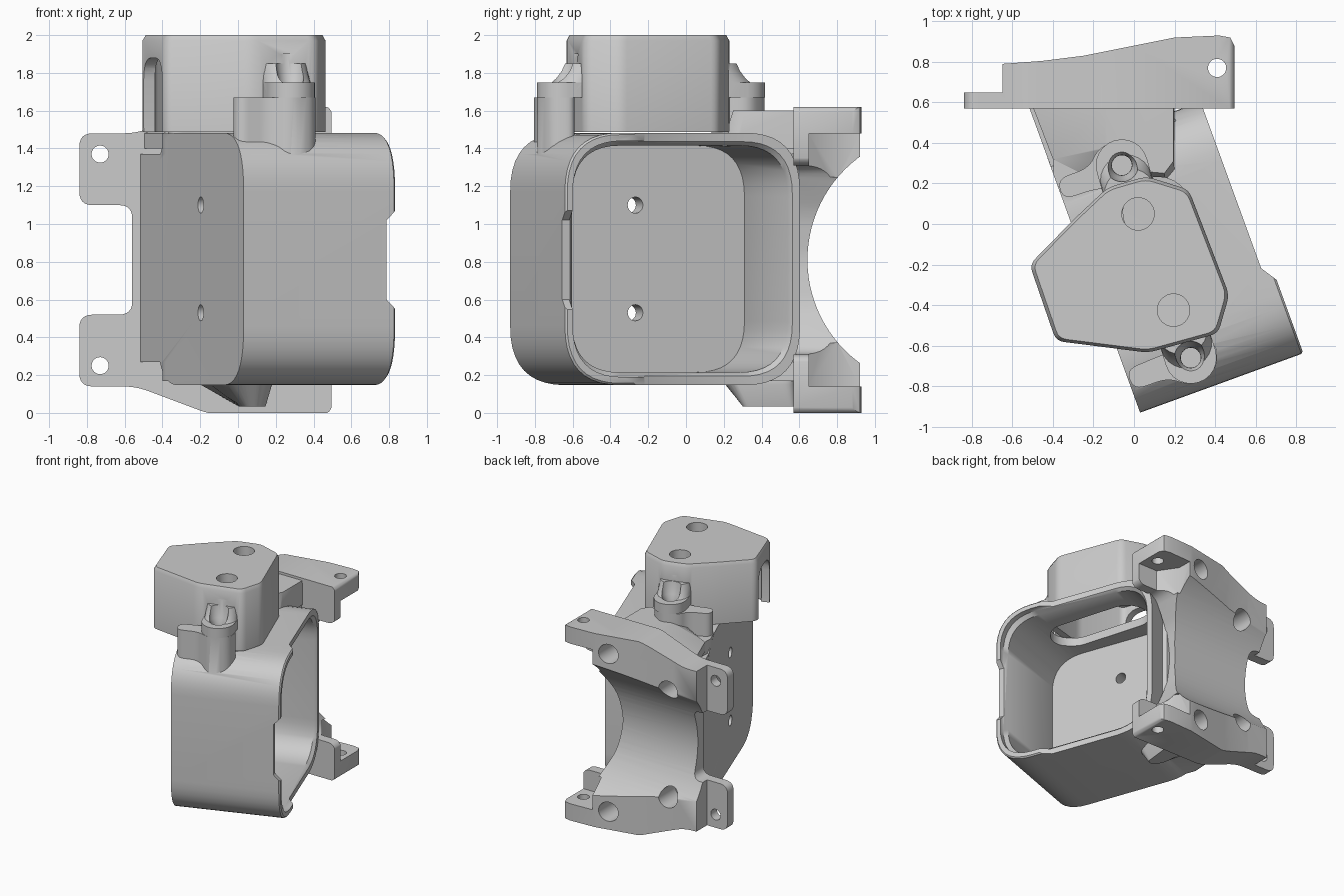
import bpy, bmesh, math
from mathutils import Matrix, Vector

cube = bpy.data.objects.get("Cube")
if cube:
    bpy.data.objects.remove(cube, do_unlink=True)

# Frames: each maps (a, b, extrusion) to world space
TURN = math.radians(20)
U = Vector((math.cos(TURN), math.sin(TURN), 0))
V = Vector((-math.sin(TURN), math.cos(TURN), 0))
X, Y, Z = Vector((1, 0, 0)), Vector((0, 1, 0)), Vector((0, 0, 1))


def frame(a, b, c):
    return Matrix((a, b, c)).transposed()


UP = frame(X, Y, Z)
DUCT = frame(V, Z, U)       # section in v and z, extruded along the duct
DUCT_UP = frame(U, V, Z)
FACE = frame(X, Z, -Y)
SIDE = frame(Y, Z, X)
MID = 0.81                  # height of the mirror plane


def rounded(pts, r, n=6):
    out, count = [], len(pts)
    for i, p in enumerate(pts):
        p = Vector(p)
        a, b = Vector(pts[i - 1]) - p, Vector(pts[(i + 1) % count]) - p
        a = p + a.normalized() * min(r, a.length * 0.49)
        b = p + b.normalized() * min(r, b.length * 0.49)
        for k in range(n + 1):
            t = k / n
            out.append(a * (1 - t) ** 2 + p * 2 * t * (1 - t) + b * t * t)
    return out


def rect(a0, a1, b0, b1, r=0.0):
    pts = [(a0, b0), (a1, b0), (a1, b1), (a0, b1)]
    return rounded(pts, r, 10) if r else pts


def disc(c, r, n=32):
    return [(c[0] + r * math.cos(math.tau * i / n),
             c[1] + r * math.sin(math.tau * i / n)) for i in range(n)]


def capsule(p, q, r, n=12):
    p, q = Vector(p), Vector(q)
    base = math.atan2(p.y - q.y, p.x - q.x) - math.pi / 2
    pts = []
    for c, start in ((p, base), (q, base + math.pi)):
        for i in range(n + 1):
            t = start + math.pi * i / n
            pts.append(c + Vector((math.cos(t), math.sin(t))) * r)
    return pts


def loft(name, rings, space=UP):
    """Closed solid through (outline, height) rings."""
    bm = bmesh.new()
    loops = [[bm.verts.new(space @ Vector((p[0], p[1], h))) for p in pts]
             for pts, h in rings]
    for lo, hi in zip(loops, loops[1:]):
        for i in range(len(lo)):
            j = (i + 1) % len(lo)
            bm.faces.new((lo[i], lo[j], hi[j], hi[i]))
    bm.faces.new(loops[0][::-1])
    bm.faces.new(loops[-1])
    bmesh.ops.recalc_face_normals(bm, faces=bm.faces)
    mesh = bpy.data.meshes.new(name)
    bm.to_mesh(mesh)
    bm.free()
    obj = bpy.data.objects.new(name, mesh)
    bpy.context.collection.objects.link(obj)
    return obj


def prism(name, pts, h0, h1, space=UP):
    return loft(name, [(pts, h0), (pts, h1)], space)


def combine(obj, other, how="DIFFERENCE"):
    mod = obj.modifiers.new(how.lower(), "BOOLEAN")
    mod.operation, mod.solver, mod.object = how, "EXACT", other
    bpy.context.view_layer.objects.active = obj
    bpy.ops.object.modifier_apply(modifier=mod.name)
    bpy.data.objects.remove(other, do_unlink=True)


def cut(obj, pts, h0, h1, space=UP):
    combine(obj, prism("cutter", pts, h0, h1, space))


def add(obj, pts, h0, h1, space=UP):
    combine(obj, prism("addition", pts, h0, h1, space), "UNION")


EARS = {(-0.06, 0.29): (0.0, 0.08), (0.28, -0.66): (0.22, -0.47)}

# Fan housing: rounded square tube with slanted corner lips on the open rim
outer = rect(-0.885, 0.455, 0.147, 1.483, 0.31)
rim = rect(-0.875, 0.445, 0.157, 1.473, 0.3)
housing = loft("fan_housing", [(outer, -0.29), (outer, 0.557), (rim, 0.567)], DUCT)
cut(housing, [(0.515, -0.42), (0.58, -0.52), (0.7, -0.52), (0.7, 0.6), (0.515, 0.6)],
    0, 1.7, DUCT_UP)
combine(housing, loft("notch", [(rect(-1, -0.4, 0.6, 1.02), 0.515),
                                (rect(-1, -0.4, 0.54, 1.08), 0.575)], DUCT))

# Rear web joining the housing to the mount
add(housing, [(-0.253, -0.15), (-0.519, 0.58), (0.16, 0.58), (0.28, 0.4), (0.2, 0.0)], 0.27, 1.37)
for z0, z1 in ((1.37, 1.478), (0.17, 0.27)):
    add(housing, [(-0.344, 0.1), (-0.4, 0.25), (-0.38, 0.58), (0.19, 0.58), (0.19, 0.2)], z0, z1)

# Nut bosses above and below the web
top_base = [(-0.5, 0.58), (-0.4, 0.32), (-0.2, 0.22), (0.15, 0.21), (0.2, 0.27), (0.2, 0.58)]
top_tip = [(-0.14, 0.58), (-0.13, 0.38), (-0.06, 0.27), (0.15, 0.25), (0.195, 0.31), (0.195, 0.58)]
combine(housing, loft("boss", [(top_base, 1.4), (top_base, 1.48), (top_tip, 1.6)]), "UNION")
low_base = rounded([(-0.22, 0.58), (-0.12, 0.3), (0.02, 0.2), (0.14, 0.22), (0.19, 0.58)], 0.08)
low_tip = rounded([(0.0, 0.58), (0.01, 0.4), (0.05, 0.3), (0.12, 0.3), (0.15, 0.58)], 0.04)
combine(housing, loft("boss", [(low_tip, 0.035), (low_base, 0.15), (low_base, 0.3)]), "UNION")

# Screw posts for the outlet hood
posts = ([(-0.04, -0.72), (0.0, -0.82), (0.17, -0.76), (0.28, -0.8), (0.41, -0.72),
          (0.41, -0.58), (0.15, -0.64)],
         [(-0.38, 0.22), (-0.35, 0.12), (-0.2, 0.17), (0.06, 0.2), (0.07, 0.34),
          (-0.06, 0.43), (-0.18, 0.37), (-0.22, 0.28)])
for outline in posts:
    add(housing, rounded(outline, 0.06), 1.36, 1.67)
for ear in EARS:
    cut(housing, disc(ear, 0.05, 20), 1.5, 1.8)

# Chamber with a flat back wall, wire holes and a passage up to the hood
mouth = rect(-0.82, 0.395, 0.215, 1.415, 0.27)
flare = rect(-0.845, 0.415, 0.19, 1.44, 0.28)
combine(housing, loft("chamber", [(mouth, -0.18), (mouth, 0.49), (flare, 0.52),
                                  (flare, 0.7)], DUCT))
for z in (0.53, 1.1):
    cut(housing, disc((-0.22, z), 0.043, 20), -0.4, -0.1, DUCT)
cut(housing, capsule((0.1, -0.48), (0.13, 0.02), 0.17), 1.3, 1.7, DUCT_UP)

# Outlet hood: hollow cover with ears and a side mouth
outline = rounded([(-0.515, -0.2), (-0.3, 0.02), (-0.13, 0.18), (0.06, 0.235), (0.27, 0.17),
                   (0.47, -0.35), (0.415, -0.54), (0.07, -0.635), (-0.385, -0.577)], 0.04, 4)
centre = Vector((0.0, -0.22))


def shrunk(k):
    return [centre + (p - centre) * k for p in outline]


hood = loft("outlet_hood", [(outline, 1.488), (outline, 1.97), (shrunk(0.965), 2.0)])
for ear, root in EARS.items():
    way = (Vector(root) - Vector(ear)).normalized()
    add(hood, capsule(ear, root, 0.128), 1.67, 1.75)
    slope = [(capsule(Vector(ear) + way * d, root, 0.128), z)
             for d, z in ((0.07, 1.74), (0.1, 1.77), (0.13, 1.81), (0.15, 1.85))]
    combine(hood, loft("fillet", slope), "UNION")
cut(hood, shrunk(0.87), 1.4, 1.92)
cut(hood, rounded([(-0.36, 1.4), (-0.06, 1.4), (-0.06, 1.88), (-0.36, 1.88)], 0.12),
    -0.7, -0.3, DUCT)
for hole in ((0.02, 0.05), (0.195, -0.425)):
    cut(hood, disc(hole, 0.08), 1.8, 2.1)
for ear in EARS:
    sink = [(disc(ear, r), z) for r, z in ((0.048, 1.6), (0.05, 1.72), (0.065, 1.75), (0.09, 1.9))]
    combine(hood, loft("countersink", sink))

# Mount plate: plan outline trimmed by its front outline
plan = [(-0.84, 0.57), (0.495, 0.57), (0.495, 0.88), (0.475, 0.92), (0.42, 0.93), (0.2, 0.92),
        (0.0, 0.88), (-0.25, 0.83), (-0.45, 0.805), (-0.65, 0.79), (-0.65, 0.65), (-0.84, 0.65)]
mount = prism("mount_plate", plan, 0, 2 * MID)
upper = [(0.13, MID), (0.16, 1.05), (0.27, 1.31), (0.5, 1.31), (0.5, 1.63), (-0.14, 1.63),
         (-0.54, 1.48), (-0.84, 1.48), (-0.84, 1.1), (-0.56, 1.1)]
front = upper + [(x, 2 * MID - z) for x, z in upper[:0:-1]]
combine(mount, prism("trim", rounded(front, 0.07), -1.2, 0, FACE), "INTERSECT")
cut(mount, disc((1.32, MID), 0.677, 96), -1, 1, SIDE)

# Recessed end lugs and screw holes, top and bottom
for z0, z1 in ((1.25, 1.48), (2 * MID - 1.48, 2 * MID - 1.25)):
    cut(mount, [(0.32, 0.65), (0.6, 0.65), (0.6, 1.1), (0.22, 1.1), (0.22, 0.8)], z0, z1)
for x, z, r, depth in ((0.09, 1.47, 0.08, 0.6), (-0.4, 1.26, 0.08, 0.6),
                       (-0.73, 1.37, 0.045, 0.5)):
    for height in (z, 2 * MID - z):
        cut(mount, disc((x, height), r), -1.1, -depth, FACE)
cut(mount, disc((0.41, 0.77), 0.045), -0.1, 1.8)

# Smooth shading with sharp edges kept
for obj in (housing, hood, mount):
    bpy.ops.object.select_all(action="DESELECT")
    obj.select_set(True)
    bpy.context.view_layer.objects.active = obj
    bpy.ops.object.shade_smooth_by_angle(angle=math.radians(40))
